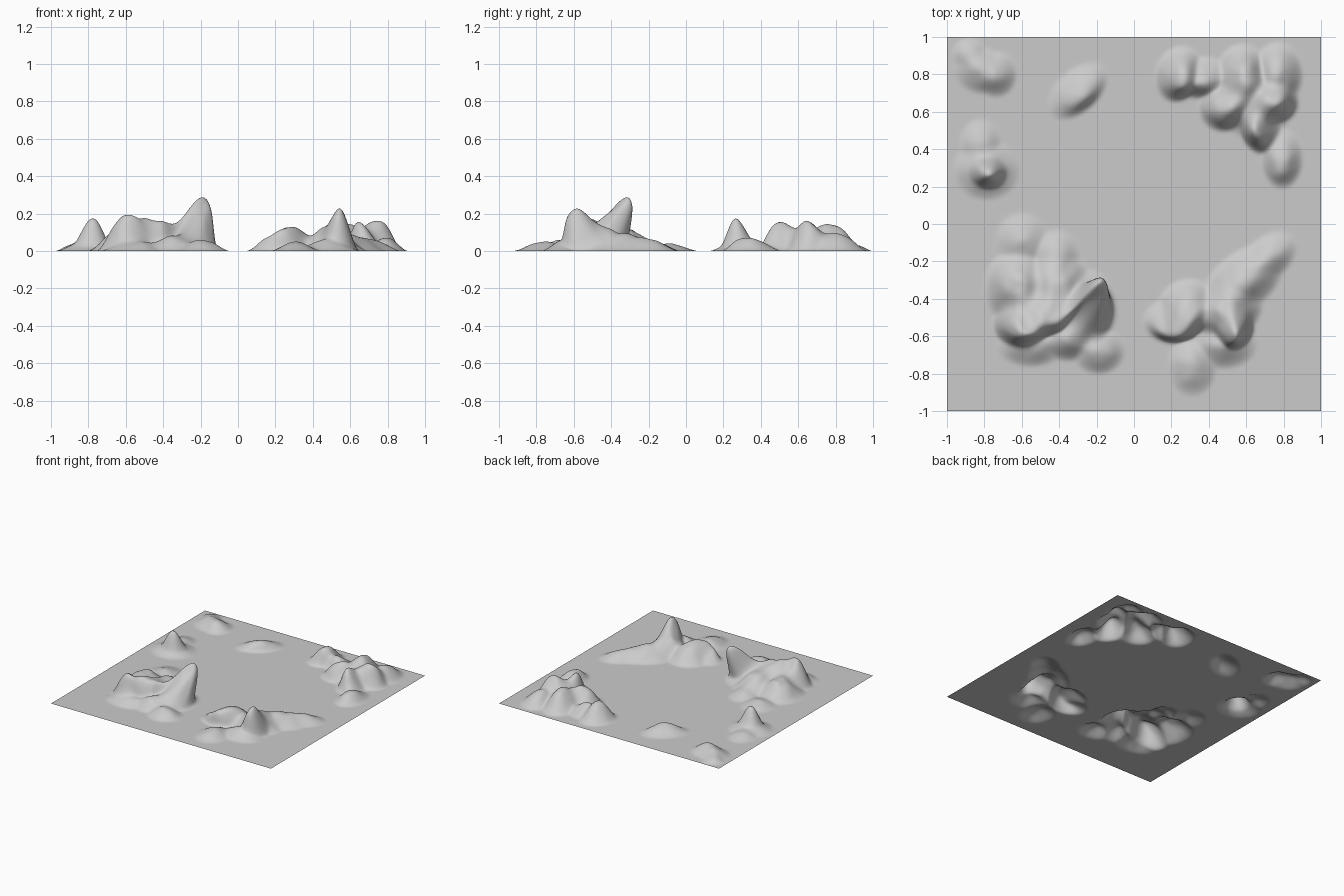
import bpy, bmesh, math
from mathutils import noise, Vector

# Each mound: x, y, height, radius along, radius across, turn (deg), lean x, lean y
front_left = [
    (-.59, -.53, .20, .17, .16, 0, -.01, -.03),
    (-.46, -.46, .17, .26, .17, 10, 0, -.05),
    (-.62, -.34, .12, .19, .22, 0, 0, 0),
    (-.42, -.32, .12, .20, .19, 0, 0, 0),
    (-.25, -.48, .265, .15, .19, -15, .07, .17),
    (-.27, -.45, .12, .19, .22, 0, 0, 0),
    (-.55, -.64, .055, .20, .13, 0, 0, 0),
    (-.35, -.61, .08, .18, .13, 0, 0, 0),
    (-.19, -.68, .06, .15, .13, 0, 0, 0),
    (-.60, -.09, .04, .15, .16, 0, 0, 0),
    (-.42, -.18, .05, .14, .16, 0, 0, 0),
]
front_right = [
    (.53, -.54, .22, .12, .15, 0, .01, -.06),
    (.49, -.46, .13, .22, .17, 30, 0, 0),
    (.22, -.52, .09, .18, .13, 0, -.01, -.06),
    (.29, -.45, .13, .17, .16, 20, 0, -.03),
    (.58, -.31, .09, .28, .16, 40, 0, 0),
    (.72, -.18, .055, .18, .12, 40, 0, 0),
    (.31, -.76, .05, .14, .17, 0, 0, 0),
    (.48, -.64, .06, .19, .14, 0, 0, 0),
]
back_right = [
    (.24, .80, .125, .13, .16, -20, .02, -.03),
    (.36, .78, .08, .18, .12, 0, 0, -.02),
    (.58, .78, .135, .15, .19, 0, .01, 0),
    (.50, .64, .12, .17, .15, 30, -.01, -.03),
    (.67, .53, .14, .12, .17, 15, -.02, -.03),
    (.74, .66, .155, .15, .14, 0, .01, -.01),
    (.77, .80, .10, .14, .18, 0, 0, 0),
    (.79, .35, .075, .12, .17, 0, 0, -.03),
    (.64, .67, .09, .24, .22, 0, 0, 0),
]
small_hills = [
    (-.78, .28, .16, .12, .11, 0, 0, -.01),
    (-.79, .29, .06, .19, .17, 0, 0, 0),
    (-.82, .42, .04, .12, .15, 0, 0, 0),
    (-.82, .82, .06, .16, .13, -20, .02, 0),
    (-.74, .80, .055, .12, .13, 0, 0, -.01),
    (-.88, .90, .035, .10, .10, 0, 0, 0),
    (-.30, .71, .06, .20, .12, 42, .02, -.02),
]
mounds = front_left + front_right + back_right + small_hills
P = 2.5


def sculpt(x, y):
    """Blend all mounds into a height, then drag the summits sideways."""
    total, dx, dy = 0.0, 0.0, 0.0
    for mx, my, h, ra, rb, turn, lx, ly in mounds:
        c, s = math.cos(math.radians(turn)), math.sin(math.radians(turn))
        u = ((x - mx) * c + (y - my) * s) / ra
        v = ((y - my) * c - (x - mx) * s) / rb
        d = u * u + v * v
        if d < 1:
            w = (1 - d) ** 2
            total += (h * w) ** P
            dx += lx * w
            dy += ly * w
    z = total ** (1 / P)
    # Rocky variation grows with height
    z *= 1 + .14 * noise.noise(Vector((x * 13, y * 13, .3)))
    return x + dx, y + dy, z


# Ground sheet with sculpted hills
bm = bmesh.new()
bmesh.ops.create_grid(bm, x_segments=160, y_segments=160, size=1)
for vert in bm.verts:
    vert.co = sculpt(vert.co.x, vert.co.y)
for face in bm.faces:
    face.smooth = True
mesh = bpy.data.meshes.new("terrain")
bm.to_mesh(mesh)
bm.free()
terrain = bpy.data.objects.new("terrain", mesh)
bpy.context.collection.objects.link(terrain)
